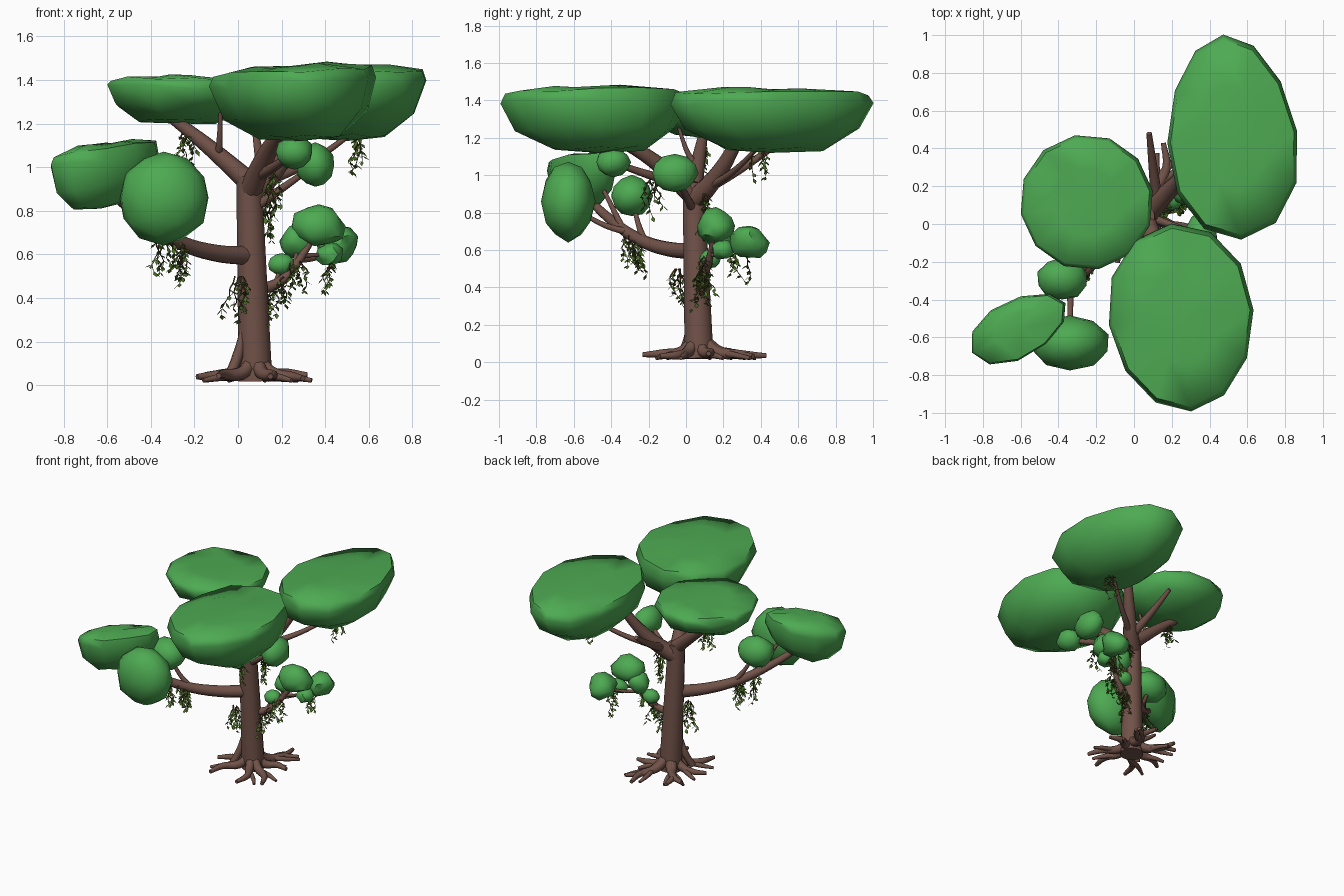
import bpy, bmesh, math, random
from mathutils import Vector

if "Cube" in bpy.data.objects:
    bpy.data.objects.remove(bpy.data.objects["Cube"])

random.seed(4)


def material(name, rgb):
    m = bpy.data.materials.new(name)
    m.diffuse_color = (*rgb, 1)
    m.use_nodes = True
    m.node_tree.nodes["Principled BSDF"].inputs["Base Color"].default_value = m.diffuse_color
    return m


GREEN = material("foliage", (0.075, 0.40, 0.085))
BARK = material("bark", (0.165, 0.085, 0.065))
STEM = material("vine_stem", (0.10, 0.06, 0.03))
LEAF = material("vine_leaf", (0.07, 0.15, 0.018))


def smooth(ob, angle):
    bpy.ops.object.select_all(action='DESELECT')
    bpy.context.view_layer.objects.active = ob
    ob.select_set(True)
    if ob.type == 'CURVE':
        bpy.ops.object.convert(target='MESH')
    bpy.ops.object.shade_smooth_by_angle(angle=math.radians(angle))


def add_mesh(name, bm, mat, angle=None):
    me = bpy.data.meshes.new(name)
    bm.to_mesh(me)
    bm.free()
    ob = bpy.data.objects.new(name, me)
    bpy.context.collection.objects.link(ob)
    me.materials.append(mat)
    if angle:
        smooth(ob, angle)


def tubes(name, paths, mat, res=2, steps=4):
    """Each path is a list of (point, radius)."""
    cu = bpy.data.curves.new(name, 'CURVE')
    cu.dimensions = '3D'
    cu.bevel_depth = 1
    cu.bevel_resolution = res
    cu.resolution_u = steps
    cu.use_fill_caps = True
    for path in paths:
        sp = cu.splines.new('BEZIER')
        sp.bezier_points.add(len(path) - 1)
        for bp, (co, r) in zip(sp.bezier_points, path):
            bp.co = co
            bp.radius = r
            bp.handle_left_type = bp.handle_right_type = 'AUTO'
    ob = bpy.data.objects.new(name, cu)
    bpy.context.collection.objects.link(ob)
    cu.materials.append(mat)
    smooth(ob, 50)


def pad(name, center, size, turn, egg, top, bottom, tilt, low=(0, 0), sides=12):
    """Flat-topped egg-shaped canopy; the underside tapers toward an offset low point."""
    bm = bmesh.new()
    c, turn, h = Vector(center), math.radians(turn), top - bottom
    rings = []
    for s, level, k in ((0.5, 1, 0), (0.95, 0.93, 0), (1, 0.76, 0), (0.86, 0.36, 0.4), (0.5, 0.06, 1)):
        ring = []
        for i in range(sides):
            t = math.tau * i / sides
            u, v = size[0] * math.cos(t), size[1] * math.sin(t) * (1 - egg * math.cos(t))
            x = s * (u * math.cos(turn) - v * math.sin(turn))
            y = s * (u * math.sin(turn) + v * math.cos(turn))
            z = bottom + h * level + tilt * x + random.uniform(-0.012, 0.012)
            ring.append(bm.verts.new((c.x + x + low[0] * k, c.y + y + low[1] * k, z)))
        rings.append(ring)
    for a, b in zip(rings, rings[1:]):
        for i in range(sides):
            j = (i + 1) % sides
            bm.faces.new((a[i], a[j], b[j], b[i]))
    for ring, z, k in ((rings[0], top, 0), (rings[-1], bottom, 1)):
        v = bm.verts.new((c.x + low[0] * k, c.y + low[1] * k, z))
        for i in range(sides):
            bm.faces.new((ring[i], ring[(i + 1) % sides], v))
    bmesh.ops.recalc_face_normals(bm, faces=bm.faces)
    add_mesh(name, bm, GREEN, 62)


def clump(name, center, size, rough):
    bm = bmesh.new()
    bmesh.ops.create_icosphere(bm, subdivisions=2, radius=1)
    for v in bm.verts:
        v.co *= 1.02 + random.uniform(-rough, rough)
        v.co = Vector([a * b for a, b in zip(v.co, size)]) + center
    add_mesh(name, bm, GREEN, 45)


def along(path, t):
    """Point at fraction t of a path."""
    f = min(max(t, 0) * (len(path) - 1), len(path) - 1.001)
    i = int(f)
    return path[i][0].lerp(path[i + 1][0], f - i)


branches = []


def grow(parent, t, end, r, sag=0.0, leaf=None, rough=0.06):
    """Branch from a parent path to an end point; leaf gives a clump's radii at its tip."""
    a, b = along(parent, t), Vector(end)
    path = []
    for k in range(5):
        p = a.lerp(b, k / 4)
        p.z -= sag * math.sin(math.pi * k / 4)
        path.append((p, r * (1 - 0.14 * k)))
    branches.append(path)
    if leaf:
        clump("leaf_clump_%d" % len(branches), b, leaf, rough)
    return path


# Trunk
trunk = [(Vector((0.08 - 0.03 * k / 4, 0.07 - 0.03 * k / 4, 0.02 + 0.235 * k)), 0.08 - 0.005 * k) for k in range(5)]
tubes("trunk", [trunk], BARK, 4)

# Large flat canopies
pad("canopy_back_right", (0.52, 0.46), (0.545, 0.345), 95, 0.12, 1.46, 1.12, 0.03, (-0.02, 0.0))
pad("canopy_front", (0.25, -0.495), (0.5, 0.385), 276, 0.06, 1.465, 1.12, 0.06, (0.04, 0.02))
pad("canopy_left", (-0.25, 0.115), (0.36, 0.355), 100, 0, 1.415, 1.2, -0.02, (-0.03, 0))
pad("canopy_low_left", (-0.61, -0.55), (0.28, 0.155), 28, 0.1, 1.105, 0.81, 0.12, (-0.02, 0), 10)

# Boughs that carry the canopies
bough_right = grow(trunk, 0.9, (0.33, 0.32, 1.28), 0.062, 0.05)
bough_front = grow(trunk, 0.92, (0.26, -0.46, 1.22), 0.054, -0.05)
bough_left = grow(trunk, 0.97, (-0.35, 0.1, 1.26), 0.05, -0.01)
bough_low = grow(trunk, 0.61, (-0.6, -0.55, 0.9), 0.046, 0.09)

# Smaller branches with their leaf clumps
grow(bough_low, 0.45, (-0.38, -0.29, 0.89), 0.02, 0.03, (0.13, 0.11, 0.11))
grow(bough_low, 0.6, (-0.34, -0.63, 0.86), 0.02, 0.03, (0.205, 0.14, 0.21), 0.035)
grow(bough_low, 0.65, (-0.5, -0.48, 1.0), 0.018)
grow(bough_left, 0.35, (-0.08, -0.04, 1.26), 0.02, 0.04)
grow(bough_right, 0.25, (0.08, 0.48, 1.16), 0.033, 0.01)
vine_arm = grow(bough_right, 0.25, (0.55, 0.41, 1.18), 0.024, 0.03)
front_arm = grow(trunk, 0.98, (0.26, -0.39, 1.07), 0.033, 0.01, (0.085, 0.09, 0.075))
grow(trunk, 0.83, (0.355, -0.06, 1.01), 0.025, 0.0, (0.085, 0.12, 0.1))
low_arm = grow(trunk, 0.45, (0.37, 0.16, 0.73), 0.03, 0.09, (0.115, 0.095, 0.095), 0.14)
low_fork = grow(low_arm, 0.7, (0.46, 0.34, 0.64), 0.014, 0.02, (0.09, 0.1, 0.085), 0.16)
grow(low_arm, 0.65, (0.27, 0.18, 0.66), 0.013, 0.0, (0.075, 0.07, 0.075), 0.12)
grow(low_arm, 0.75, (0.42, 0.2, 0.6), 0.012, 0.0, (0.06, 0.06, 0.05), 0.14)
grow(low_arm, 0.35, (0.2, 0.13, 0.555), 0.013, 0.0, (0.06, 0.055, 0.052))
tubes("branches", branches, BARK, 3)

# Roots spreading from the base, each with a fork
roots = []
for i in range(9):
    a = math.tau * (i + random.uniform(-0.2, 0.2)) / 9
    reach = random.uniform(0.85, 1.08)
    d = Vector((0.27 * math.cos(a), 0.35 * math.sin(a) + 0.03, 0)) * reach
    bend = random.choice((-0.25, 0.25))
    side = Vector((-d.y, d.x, 0)) * bend
    lift = random.uniform(0.0, 0.02)

    def at(t, k, z):
        return Vector((0.08, 0.07, z)) + d * t + side * k
    roots.append([(at(0.1, 0, 0.11), 0.034), (at(0.32, 0.2, 0.055), 0.031),
                  (at(0.65, 0.6, 0.035 + lift), 0.023), (at(1, 0.2, 0.028 + lift), 0.013)])
    roots.append([(at(0.42, 0.4, 0.045), 0.02), (at(0.62, 1.1, 0.035), 0.016), (at(0.82, 1.6, 0.022), 0.01)])
roots.append([(Vector((0.02, 0.03, 0.25)), 0.012), (Vector((0.0, 0.015, 0.14)), 0.025),
              (Vector((-0.04, -0.02, 0.04)), 0.024)])
tubes("roots", roots, BARK)

# Hanging leafy vines
stems = []
leaves = bmesh.new()


def hang(top, length, spread, count):
    for _ in range(count):
        p = top + Vector((random.uniform(-1, 1), random.uniform(-1, 1), 0)) * spread
        step = length * random.uniform(0.5, 1.05) / 6
        path = []
        for k in range(7):
            path.append((p.copy(), 0.005 * (1 - k / 8)))
            for _ in range(2 if k else 0):
                a = random.uniform(0, math.tau)
                out = Vector((math.cos(a), math.sin(a), random.uniform(-1.4, -0.4))).normalized()
                out *= random.uniform(0.025, 0.045)
                wide = Vector((-math.sin(a), math.cos(a), 0.2)) * random.uniform(0.008, 0.012)
                leaves.faces.new([leaves.verts.new(q) for q in (p, p + out / 2 + wide, p + out, p + out / 2 - wide)])
            p = p + Vector((random.uniform(-0.02, 0.02), random.uniform(-0.02, 0.02), -step))
        stems.append(path)


for t in (0.48, 0.55, 0.62):
    hang(along(bough_low, t), 0.18, 0.035, 4)
for t in (0.2, 0.5, 0.68):
    hang(along(low_arm, t), 0.17, 0.035, 4)
hang(along(bough_left, 0.7), 0.17, 0.02, 4)
hang(along(vine_arm, 0.97), 0.23, 0.02, 4)
hang(along(low_fork, 0.7), 0.17, 0.035, 4)
hang(along(front_arm, 0.5), 0.24, 0.03, 4)
hang(along(bough_right, 0.2) + Vector((0.04, 0, -0.02)), 0.24, 0.02, 5)
hang(Vector((0.0, -0.05, 0.5)), 0.23, 0.02, 5)
tubes("vine_stems", stems, STEM, 0, 2)
add_mesh("vine_leaves", leaves, LEAF)
